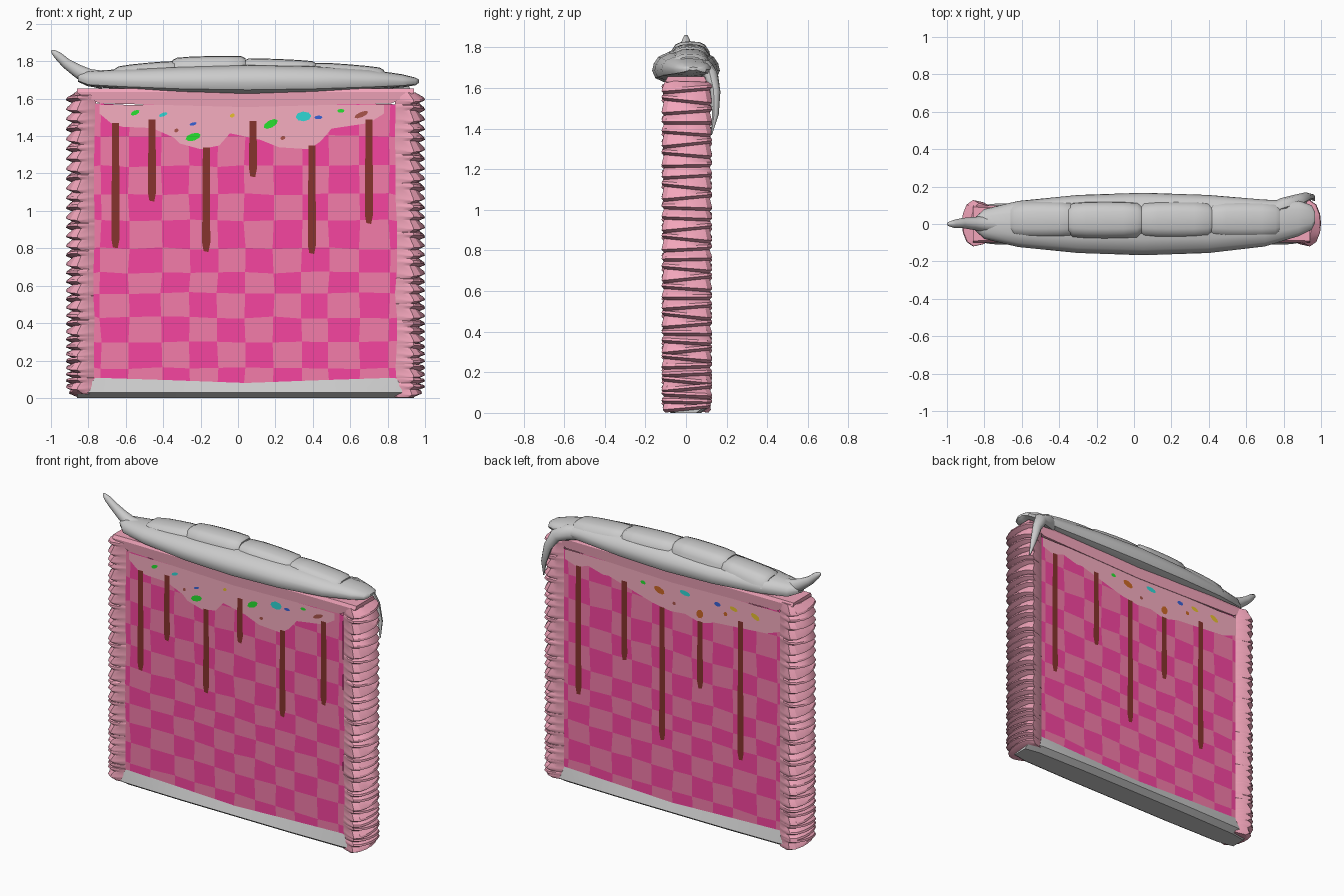
import bpy, bmesh, math, random
from mathutils import Vector

if "Cube" in bpy.data.objects:
    bpy.data.objects.remove(bpy.data.objects["Cube"])

random.seed(4)
CX = 0.04          # middle of the framed body
FACE = 0.09        # distance of each panel face from y = 0


def mat(name, r, g, b):
    m = bpy.data.materials.new(name)
    m.diffuse_color = (r, g, b, 1)
    m.use_nodes = True
    m.node_tree.nodes["Principled BSDF"].inputs["Base Color"].default_value = m.diffuse_color
    return m


PINK = mat("frame_pink", .90, .38, .50)
MAGENTA = mat("magenta", .92, .06, .35)
ROSE = mat("rose", .90, .20, .40)
ICING = mat("icing_pink", .92, .42, .53)
BROWN = mat("chocolate", .24, .034, .026)
CANDY = {"g": mat("green", .02, .75, .03), "t": mat("teal", .03, .68, .66),
         "b": mat("blue", .04, .12, .66), "o": mat("orange", .60, .14, .02),
         "y": mat("yellow", .80, .53, .03), "r": mat("red_brown", .40, .09, .07)}


def finish(name, bm, mats=(), angle=None, normals=True):
    if normals:
        bmesh.ops.recalc_face_normals(bm, faces=bm.faces)
    me = bpy.data.meshes.new(name)
    bm.to_mesh(me)
    bm.free()
    ob = bpy.data.objects.new(name, me)
    bpy.context.collection.objects.link(ob)
    for m in mats:
        me.materials.append(m)
    if angle:
        bpy.ops.object.select_all(action='DESELECT')
        ob.select_set(True)
        bpy.context.view_layer.objects.active = ob
        bpy.ops.object.shade_smooth_by_angle(angle=math.radians(angle))
    return ob


def loft(name, rings, mats=(), angle=None):
    """Skin a list of equal-length closed rings and cap both ends."""
    bm = bmesh.new()
    vs = [[bm.verts.new(p) for p in r] for r in rings]
    n = len(vs[0])
    for a, b in zip(vs, vs[1:]):
        for i in range(n):
            j = (i + 1) % n
            bm.faces.new((a[i], a[j], b[j], b[i]))
    bm.faces.new(vs[0])
    bm.faces.new(vs[-1])
    return finish(name, bm, mats, angle)


def mirror_y(half):
    """Close a (y, z) half section, given from bottom to top on the +y side."""
    return half + [(-y, z) for y, z in reversed(half) if y > 1e-6]


# Checkered panel, front and back faces
xs = [-.77, -.735, -.585, -.41, -.26, -.11, .035, .19, .34, .485, .65, .81, .845]
zs = [.07, .16, .30, .43, .56, .67, .80, .95, 1.09, 1.24, 1.40, 1.57]
bm = bmesh.new()
for s in (-1, 1):
    grid = [[bm.verts.new((x + random.uniform(-.006, .006), s * FACE,
                           z + random.uniform(-.006, .006))) for x in xs] for z in zs]
    for j in range(len(zs) - 1):
        for i in range(len(xs) - 1):
            q = [grid[j][i], grid[j][i + 1], grid[j + 1][i + 1], grid[j + 1][i]]
            f = bm.faces.new(q if s < 0 else q[::-1])
            f.material_index = (i + j + 1) % 2
finish("checkered_panel", bm, [MAGENTA, ROSE], normals=False)

# Ridged side columns: alternating valley and crest rings
HALF = [(0, .088), (.045, .112), (.10, .124), (.135, .10), (.155, .05)]
SECTION = HALF + [(.16, 0)] + [(u, -y) for u, y in reversed(HALF)]
RIDGES = 35
for side, name in ((-1, "left_ridged_column"), (1, "right_ridged_column")):
    rings = []
    for k in range(RIDGES + 1):
        t = k / RIDGES
        z0 = .012 + 1.62 * (.65 * t + .35 * t * t * (1.6 - .6 * t))
        tilt = .012 * math.sin(k * 2.4 + side)
        for part, (out, dz) in enumerate(((.79, 0), (1.0, .014), (.97, .026))):
            if k == RIDGES and part:
                continue
            if k in (0, RIDGES):
                out -= .10
            ring = []
            for u, y in SECTION:
                z = max(0, z0 + dz + tilt * y / .12)
                squeeze = 1 if u == 0 else .55 + .45 * out
                ring.append((CX + side * (.80 + u * out), .004 + y * squeeze, z))
            rings.append(ring)
    loft(name, rings, [PINK], 25)


# Rails that close the frame at the bottom and the top
def rail(name, stations, section, mats=()):
    loft(name, [[(CX + x, y, z) for y, z in section(v, w)] for x, v, w in stations], mats, 25)


rail("bottom_rail", [(-.90, .03, .09), (-.80, .108, .108), (-.4, .095, .115), (0, .08, .115),
                     (.4, .095, .115), (.80, .108, .108), (.90, .03, .09)],
     lambda z, w: [(-FACE, z), (-w, .028), (-w + .04, 0), (w - .04, 0), (w, .028), (FACE, z)])
rail("top_rail", [(-.90, 1.63, .10), (-.78, 1.575, .098), (0, 1.555, .105), (.78, 1.575, .098), (.90, 1.63, .10)],
     lambda z, w: [(-FACE - .006, z), (-w, 1.635), (-w + .01, 1.655), (w - .01, 1.655), (w, 1.635), (FACE + .006, z)],
     [PINK])

# Puffy spindle-shaped lid: x, half width, y centre, bottom, widest, top
lid = [(-.855, .03, 0, 1.69, 1.71, 1.735), (-.80, .08, 0, 1.665, 1.695, 1.748),
       (-.62, .123, 0, 1.65, 1.69, 1.758), (-.30, .155, 0, 1.63, 1.685, 1.775),
       (.05, .167, 0, 1.62, 1.685, 1.785), (.40, .155, 0, 1.63, 1.685, 1.778),
       (.70, .125, .005, 1.645, 1.69, 1.757), (.88, .095, .03, 1.66, 1.69, 1.73),
       (.95, .065, .035, 1.672, 1.69, 1.712), (.968, .03, .035, 1.685, 1.693, 1.702)]
rings = []
for x, w, yc, zb, zm, zt in lid:
    h = zt - zm
    half = [(0, zb), (.6 * w, zb + .005), (.9 * w, .5 * (zb + zm) - .005), (w, zm),
            (.95 * w, zm + .35 * h), (.82 * w, zm + .68 * h), (.5 * w, zm + .93 * h), (0, zt)]
    rings.append([(x, yc + y, z) for y, z in mirror_y(half)])
loft("lid", rings, angle=40)

# Overlapping lumps on top of the lid: x start, x end, height at each end
for i, (x0, x1, za, zb) in enumerate([(-.66, -.32, 1.772, 1.803), (-.35, .04, 1.82, 1.828),
                                      (.03, .42, 1.816, 1.80), (.40, .78, 1.795, 1.765)]):
    rings = []
    for t, k in ((0, .45), (.06, .85), (.25, 1), (.5, 1.03), (.75, 1), (.94, .9), (1, .5)):
        zt = za + (zb - za) * t - .03 * (1 - k)
        w = .09 * (.6 + .4 * k)
        half = [(0, 1.70), (w * 1.15, 1.70), (w * 1.05, zt - .045), (w * .8, zt - .012), (w * .5, zt), (0, zt + .003)]
        rings.append([(x0 + (x1 - x0) * t, .02 + y, z) for y, z in mirror_y(half)])
    loft("lid_lump_%d" % (i + 1), rings, angle=40)


# Pointed tips: tapered tubes along a path of (x, y, z, radius)
def horn(name, path, flat=1.0):
    pts = [Vector(p[:3]) for p in path]
    rings = []
    for i, p in enumerate(pts):
        d = (pts[min(i + 1, len(pts) - 1)] - pts[max(i - 1, 0)]).normalized()
        a = d.cross(Vector((.3, 1, .1)) if abs(d.y) < .8 else Vector((1, 0, 0))).normalized()
        b = d.cross(a)
        r = path[i][3]
        rings.append([p + a * r * math.cos(k * math.pi / 5) + b * r * flat * math.sin(k * math.pi / 5)
                      for k in range(10)])
    loft(name, rings, angle=40)


horn("upturned_tip", [(-.72, 0, 1.70, .05), (-.80, 0, 1.715, .046), (-.86, .003, 1.75, .036),
                      (-.92, .005, 1.79, .028), (-.965, 0, 1.832, .022), (-.99, 0, 1.852, .012),
                      (-.998, 0, 1.857, .003)], .95)
horn("drooping_tip", [(.70, .06, 1.70, .045), (.80, .10, 1.69, .05), (.875, .125, 1.66, .042),
                      (.92, .145, 1.58, .03), (.95, .145, 1.47, .02), (.965, .125, 1.37, .004)], .8)


# Flat decorations sitting on a panel face
def decal(name, outline, side, lift, m):
    bm = bmesh.new()
    pts = outline if side < 0 else outline[::-1]
    area = sum(a[0] * b[1] - b[0] * a[1] for a, b in zip(outline, outline[1:] + outline[:1]))
    if area < 0:
        pts = pts[::-1]
    f = bm.faces.new([bm.verts.new((x, side * (FACE + lift), z)) for x, z in pts])
    bmesh.ops.triangulate(bm, faces=[f])
    finish(name, bm, [m], normals=False)


icing = {-1: [(-.74, 1.52), (-.68, 1.47), (-.62, 1.45), (-.50, 1.49), (-.39, 1.44), (-.31, 1.36), (-.20, 1.33),
              (-.10, 1.35), (-.03, 1.43), (.07, 1.47), (.12, 1.38), (.22, 1.34), (.38, 1.33), (.44, 1.37),
              (.50, 1.44), (.58, 1.47), (.70, 1.47), (.78, 1.52)],
         1: [(-.77, 1.44), (-.66, 1.40), (-.52, 1.43), (-.38, 1.43), (-.28, 1.37), (-.17, 1.34), (-.06, 1.37),
             (.05, 1.36), (.18, 1.38), (.28, 1.45), (.42, 1.48), (.55, 1.47), (.66, 1.50), (.74, 1.47), (.83, 1.50)]}
drips = {-1: [(-.655, 1.47, .80), (-.46, 1.49, 1.05), (-.17, 1.34, .78), (.08, 1.48, 1.18),
              (.395, 1.35, .77), (.70, 1.49, .93)],
         1: [(.73, 1.48, .62), (.39, 1.47, .94), (.11, 1.37, .48), (-.17, 1.35, .90), (-.47, 1.43, .50)]}
# Sprinkles: x, z, half length, half height, colour
sprinkles = {-1: [(-.55, 1.525, .025, .012, "g"), (-.24, 1.395, .042, .02, "g"), (.175, 1.465, .042, .02, "g"),
                  (.35, 1.505, .042, .026, "t"), (-.40, 1.515, .025, .01, "t"), (-.24, 1.465, .02, .008, "b"),
                  (.43, 1.50, .022, .01, "b"), (.66, 1.515, .04, .014, "r"), (-.03, 1.51, .014, .01, "y"),
                  (.55, 1.535, .02, .01, "g"), (-.33, 1.43, .012, .01, "r"), (.24, 1.39, .014, .01, "r")],
             1: [(.13, 1.48, .04, .022, "o"), (-.17, 1.40, .025, .03, "o"), (-.06, 1.51, .04, .016, "t"),
                 (-.30, 1.50, .025, .014, "b"), (-.42, 1.50, .03, .014, "y"), (-.58, 1.49, .035, .018, "y"),
                 (.25, 1.50, .02, .012, "g"), (.02, 1.42, .012, .012, "r"), (-.36, 1.45, .014, .014, "o")]}
for side, where in ((-1, "front"), (1, "back")):
    edge = icing[side]
    decal(where + "_icing", edge + [(edge[-1][0], 1.565), (edge[0][0], 1.565)], side, .003, ICING)
    for i, (x, zt, zb) in enumerate(drips[side]):
        decal("%s_drip_%d" % (where, i + 1),
              [(x - .018, zt), (x - .015, zb + .2), (x - .022, zb + .05), (x - .014, zb + .005), (x + .012, zb),
               (x + .022, zb + .05), (x + .016, zb + .25), (x + .019, zt)], side, .005, BROWN)
    for i, (x, z, a, b, c) in enumerate(sprinkles[side]):
        th = random.uniform(0, .5)
        pts = [(a * math.cos(k * math.pi / 4), b * math.sin(k * math.pi / 4)) for k in range(8)]
        decal("%s_sprinkle_%d" % (where, i + 1),
              [(x + u * math.cos(th) - v * math.sin(th), z + u * math.sin(th) + v * math.cos(th)) for u, v in pts],
              side, .007, CANDY[c])
